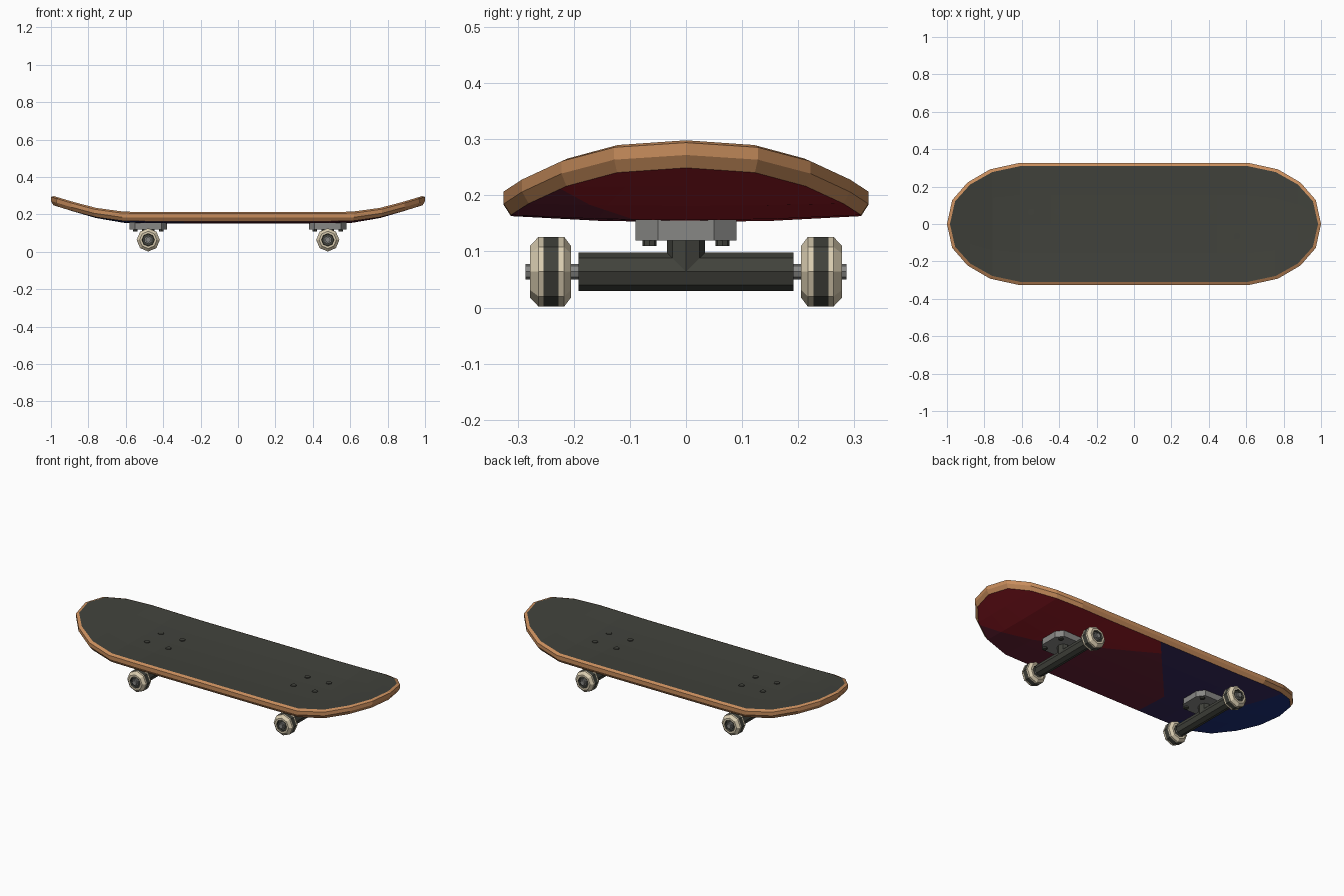
import bpy, bmesh, math
from mathutils import Vector

if "Cube" in bpy.data.objects:
    bpy.data.objects.remove(bpy.data.objects["Cube"])


def mat(name, rgb):
    m = bpy.data.materials.new(name)
    m.diffuse_color = [((c + .055) / 1.055) ** 2.4 for c in rgb] + [1]
    m.use_nodes = True
    m.node_tree.nodes["Principled BSDF"].inputs["Base Color"].default_value = m.diffuse_color
    return m


GRIP = mat("charcoal", (.255, .26, .235))
WOOD = mat("maple wood", (.78, .55, .36))
RED = mat("deep red", (.60, .11, .155))
MAROON = mat("maroon", (.41, .13, .21))
INDIGO = mat("indigo", (.21, .16, .36))
NAVY = mat("navy blue", (.11, .18, .46))
METAL = mat("grey metal", (.53, .53, .52))
CREAM = mat("cream", (.85, .80, .69))


def finish(bm, name, mats):
    bmesh.ops.remove_doubles(bm, verts=bm.verts, dist=1e-5)
    bmesh.ops.dissolve_degenerate(bm, edges=bm.edges, dist=1e-5)
    bmesh.ops.recalc_face_normals(bm, faces=bm.faces)
    me = bpy.data.meshes.new(name)
    bm.to_mesh(me)
    bm.free()
    for m in mats:
        me.materials.append(m)
    ob = bpy.data.objects.new(name, me)
    bpy.context.collection.objects.link(ob)
    return ob


def loft(rings, closed_ends=True):
    """Skin a list of closed loops; returns the bmesh and quads per strip."""
    bm = bmesh.new()
    vs = [[bm.verts.new(p) for p in r] for r in rings]
    n = len(rings[0])
    strips = []
    for a, b in zip(vs, vs[1:]):
        strips.append([bm.faces.new((a[i], a[(i + 1) % n], b[(i + 1) % n], b[i])) for i in range(n)])
    if closed_ends:
        bm.faces.new(vs[0])
        bm.faces.new(vs[-1])
    return bm, strips


def lathe(name, profile, centre, axis, mats, strip_mats=None, sides=8):
    """Turned part: profile is (distance along axis, radius)."""
    rings = []
    for d, r in profile:
        ring = []
        for i in range(sides):
            a = 2 * math.pi * i / sides
            u, v = r * math.cos(a), r * math.sin(a)
            ring.append(Vector(centre) + (Vector((v, d, u)) if axis == 'Y' else Vector((u, v, d))))
        rings.append(ring)
    bm, strips = loft(rings)
    for s, idx in zip(strips, strip_mats or []):
        for f in s:
            f.material_index = idx
    if strip_mats:  # end caps take the colour of the last strip
        bm.faces.ensure_lookup_table()
        for f in bm.faces[-2:]:
            f.material_index = strip_mats[-1]
    return finish(bm, name, mats)


# ---- Deck: cross-sections lofted along x, with kicked ends and a slight concave
KICK = [(0, .152), (.5, .152), (.62, .156), (.77, .183), (.89, .219), (.97, .244), (1, .253)]
STATIONS = [(1, 0), (.972, .128), (.89, .222), (.77, .292), (.62, .325), (.45, .325), (.2, .325)]


def base_z(x, y):
    x = abs(x)
    fade = min(1, max(0, (.95 - x) / .4))
    z = KICK[-1][1]
    for (x0, z0), (x1, z1) in zip(KICK, KICK[1:]):
        if x0 <= x <= x1:
            z = z0 + (z1 - z0) * (x - x0) / (x1 - x0)
            break
    return z + .012 * fade * (y / .325) ** 2


def section(x, w):
    pts = []
    # (inset, height, position across) round the edge of the board
    loop = [(.016, .05, t) for t in (-1, -.5, 0, .5, 1)]
    loop += [(0, .041, 1), (0, .019, 1)]
    loop += [(.013, 0, t) for t in (1, .5, 0, -.5, -1)]
    loop += [(0, .019, -1), (0, .041, -1)]
    for d, h, t in loop:
        px, py = x * (1 - d), t * w * (1 - d / .325)
        pts.append((px, py, base_z(px, py) + h))
    return pts


half = [section(-x, w) for x, w in STATIONS]
other = [section(x, w) for x, w in reversed(STATIONS)]
bm, strips = loft(half + other, closed_ends=False)
for s in strips:
    for i, f in enumerate(s):
        f.material_index = 0 if i < 4 else 2 if 7 <= i < 11 else 1
# painted underside: cut along the colour borders, then colour by region
for co, no in (((.435, 0, 0), (1, 1.9, 0)), ((-.2, 0, 0), (1, -.9, 0)),
               ((-.29, 0, 0), (1, 0, 0)), ((-.65, 0, 0), (1, .5, 0))):
    faces = [f for f in bm.faces if f.material_index == 2]
    edges = {e for f in faces for e in f.edges}
    verts = {v for f in faces for v in f.verts}
    bmesh.ops.bisect_plane(bm, geom=list(verts) + list(edges) + faces, dist=1e-5, plane_co=co, plane_no=no)
for f in bm.faces:
    if f.material_index == 2:
        c = f.calc_center_median()
        if c.x + .5 * c.y < -.65:
            f.material_index = 5
        elif c.x < -.29 or c.x - .9 * c.y < -.2:
            f.material_index = 4
        elif c.x + 1.9 * c.y < .435:
            f.material_index = 3
finish(bm, "deck", [GRIP, WOOD, RED, MAROON, INDIGO, NAVY])

# ---- Trucks and wheels, one set at each end
AXLE_Z = .064
for end, sx in (("left", -1), ("right", 1)):
    cx = .48 * sx
    # baseplate with chamfered corners
    outline = [(.1, .05), (.07, .09), (-.07, .09), (-.1, .05), (-.1, -.05), (-.07, -.09), (.07, -.09), (.1, -.05)]
    bm, _ = loft([[(cx + x, y, z) for x, y in outline] for z in (.12, .157)])
    finish(bm, end + "_baseplate", [METAL])
    # hanger, upright and axle
    lathe(end + "_hanger", [(-.192, .034), (.192, .034)], (cx, 0, AXLE_Z), 'Y', [GRIP])
    lathe(end + "_upright", [(.064, .034), (.125, .034)], (cx, 0, 0), 'Z', [GRIP])
    lathe(end + "_axle", [(-.286, .014), (.286, .014)], (cx, 0, AXLE_Z), 'Y', [METAL])
    # bolts: heads on the grip, nuts below the baseplate
    for bx in (-.07, .07):
        for by in (-.065, .065):
            x = cx + bx
            top = base_z(x, by) + .05
            lathe(end + "_bolt_head", [(top - .01, .016), (top + .005, .016)], (x, by, 0), 'Z', [GRIP])
            lathe(end + "_bolt_nut", [(.11, .0125), (.125, .0125)], (x, by, 0), 'Z', [GRIP])
    # wheels: cream with a dark stripe round the tread and a recessed dark hub
    for side, sy in (("front", -1), ("back", 1)):
        prof = [(.216, .032), (.205, .034), (.205, .046), (.217, .062), (.227, .062),
                (.254, .062), (.263, .062), (.278, .046), (.278, .034), (.267, .032)]
        lathe(f"{end}_{side}_wheel", [(d * sy, r) for d, r in prof], (cx, 0, AXLE_Z), 'Y',
              [CREAM, GRIP], [1, 0, 0, 0, 1, 0, 0, 0, 1])
        lathe(f"{end}_{side}_axle_nut", [(.26 * sy, .022), (.276 * sy, .022)], (cx, 0, AXLE_Z), 'Y', [METAL], sides=6)
